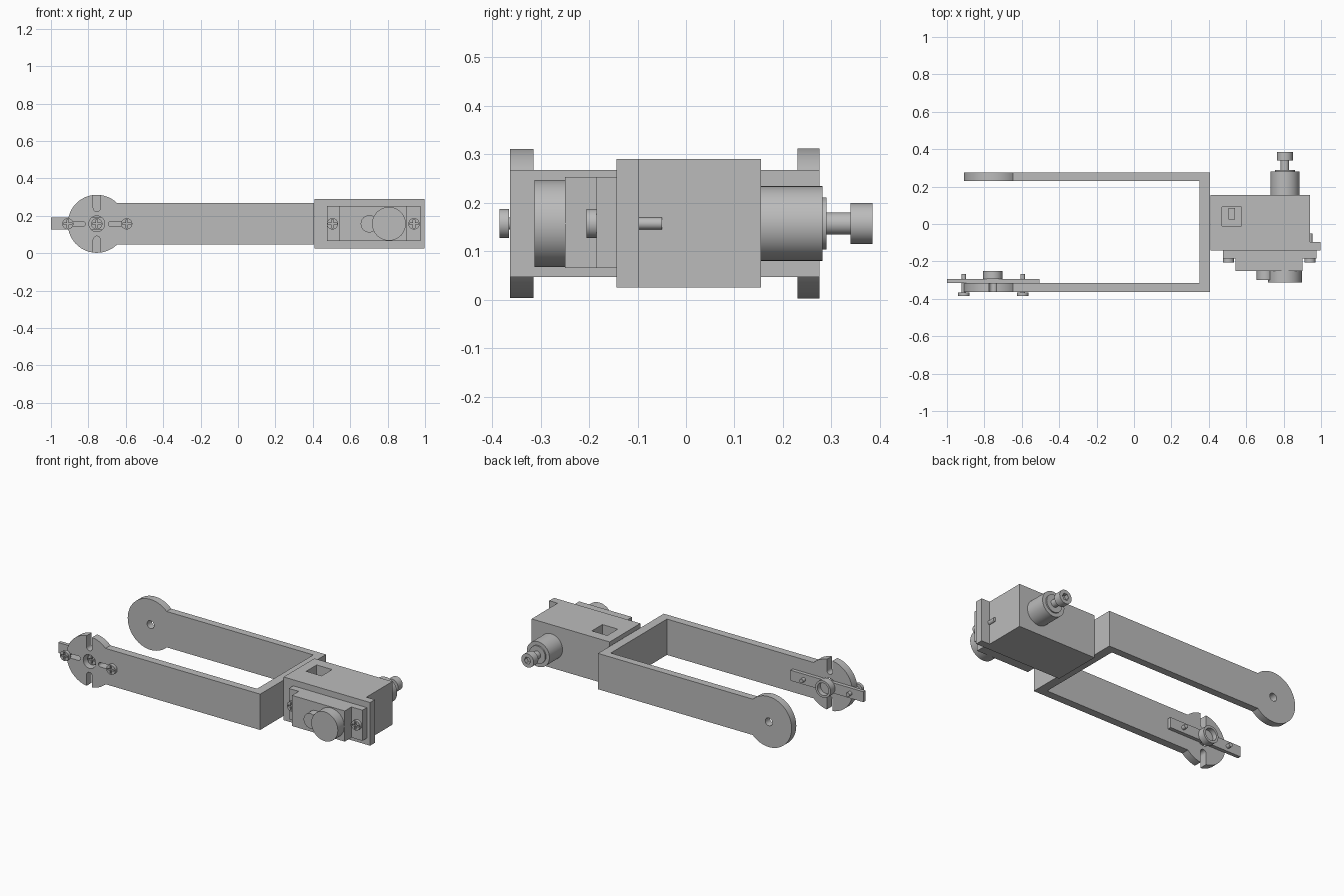
import bpy, bmesh
from math import sin, cos, pi, asin, atan2, hypot

if "Cube" in bpy.data.objects:
    bpy.data.objects.remove(bpy.data.objects["Cube"])

grey = bpy.data.materials.new("plain grey")
grey.use_nodes = True
grey.diffuse_color = (0.5, 0.5, 0.5, 1)
grey.node_tree.nodes["Principled BSDF"].inputs["Base Color"].default_value = grey.diffuse_color

MID = 0.157          # height of every axis
JOINT = -0.755       # x of the arm joint
AXLE = 0.807         # x of the motor axle


def prism(name, points, y0, y1):
    """Extrude an x-z outline from y0 to y1."""
    bm = bmesh.new()
    face = bm.faces.new([bm.verts.new((x, y0, z)) for x, z in points])
    new = bmesh.ops.extrude_face_region(bm, geom=[face])["geom"]
    verts = [v for v in new if isinstance(v, bmesh.types.BMVert)]
    bmesh.ops.translate(bm, verts=verts, vec=(0, y1 - y0, 0))
    bmesh.ops.recalc_face_normals(bm, faces=bm.faces)
    mesh = bpy.data.meshes.new(name)
    bm.to_mesh(mesh)
    bm.free()
    mesh.materials.append(grey)
    obj = bpy.data.objects.new(name, mesh)
    bpy.context.collection.objects.link(obj)
    return obj


def arc(x, z, r, a0, a1, n=24):
    return [(x + r * cos(a0 + (a1 - a0) * i / n), z + r * sin(a0 + (a1 - a0) * i / n))
            for i in range(n + 1)]


def disc(name, x, r, y0, y1, z=MID):
    return prism(name, arc(x, z, r, 0, 2 * pi, 48)[:-1], y0, y1)


def box(name, x0, x1, y0, y1, z0, z1):
    return prism(name, [(x0, z0), (x1, z0), (x1, z1), (x0, z1)], y0, y1)


def slot(x0, z0, x1, z1, r, y0, y1):
    """Round-ended slot cutter between two centres."""
    a = atan2(z1 - z0, x1 - x0)
    ends = arc(x1, z1, r, a - pi / 2, a + pi / 2, 10) + arc(x0, z0, r, a + pi / 2, a + 1.5 * pi, 10)
    return prism("slot_cutter", ends, y0, y1)


def cut(obj, *cutters):
    for cutter in cutters:
        cutter.hide_render = True
        mod = obj.modifiers.new("cut", 'BOOLEAN')
        mod.operation, mod.solver, mod.object = 'DIFFERENCE', 'EXACT', cutter
        bpy.context.view_layer.objects.active = obj
        bpy.ops.object.modifier_apply(modifier=mod.name)
        bpy.data.objects.remove(cutter)
    return obj


def screw(name, x, y, tip, height=0.02):
    """Cross-head screw whose head faces the front."""
    head = disc(name + "_head", x, 0.03, y, y + height)
    cut(head,
        box("cutter", x - 0.023, x + 0.023, y - 0.01, y + 0.012, MID - 0.005, MID + 0.005),
        box("cutter", x - 0.005, x + 0.005, y - 0.01, y + 0.012, MID - 0.023, MID + 0.023))
    disc(name + "_shank", x, 0.0125, y + height, tip)


# U-shaped bracket: two round-ended arms joined by a web
R, H = 0.155, 0.11
a = asin(H / R)
outline = arc(JOINT, MID, R, a, 2 * pi - a, 56) + [(0.405, MID - H), (0.405, MID + H)]
front_arm = prism("front_arm", outline, -0.363, -0.315)
back_arm = prism("back_arm", outline, 0.23, 0.275)
box("bracket_web", 0.35, 0.405, -0.315, 0.23, MID - H, MID + H)
cut(back_arm, disc("cutter", JOINT, 0.024, 0.1, 0.4))
cut(front_arm,
    disc("cutter", JOINT, 0.042, -0.5, -0.2),
    slot(JOINT, MID + 0.085, JOINT, 0.5, 0.019, -0.5, -0.2),
    slot(JOINT, MID - 0.085, JOINT, -0.2, 0.019, -0.5, -0.2),
    slot(JOINT - 0.075, MID, -1.2, MID, 0.0135, -0.5, -0.2),
    slot(JOINT + 0.075, MID, -0.585, MID, 0.0135, -0.5, -0.2))

# Horn bar behind the front arm, with hub and screws
box("horn_bar", -1.0, -0.505, -0.315, -0.293, 0.126, 0.19)
hub = disc("horn_hub", JOINT, 0.052, -0.293, -0.25)
cut(hub, disc("cutter", JOINT, 0.038, -0.28, -0.2))
screw("horn_outer_screw", -0.91, -0.385, -0.268)
screw("horn_inner_screw", -0.595, -0.385, -0.268)
screw("horn_centre_screw", JOINT, -0.338, -0.3)

# Motor housing with cable window and end flange
housing = box("motor_housing", 0.41, 0.94, -0.143, 0.155, 0.025, 0.29)
cut(housing, box("cutter", 0.47, 0.575, -0.01, 0.092, 0.2, 0.4))
box("cable_plug", 0.505, 0.54, 0.025, 0.085, 0.195, 0.235)
box("housing_flange", 0.94, 0.997, -0.143, -0.097, 0.025, 0.29)

# Motor: mounting plate, raised body, gear drums and mounting screws
box("motor_mount_plate", 0.475, 0.975, -0.185, -0.143, 0.065, 0.253)
box("motor_body", 0.542, 0.9, -0.25, -0.185, 0.065, 0.253)
disc("gear_drum", AXLE, 0.09, -0.313, -0.25)
disc("small_gear_drum", 0.702, 0.046, -0.3, -0.25)
screw("inner_mount_screw", 0.505, -0.205, -0.1)
screw("outer_mount_screw", 0.941, -0.205, -0.05)

# Rear axle: boss, washer, shaft and socket head
disc("axle_boss", AXLE, 0.077, 0.155, 0.282)
disc("axle_washer", AXLE, 0.054, 0.282, 0.29)
disc("axle_shaft", AXLE, 0.023, 0.29, 0.34)
axle_head = disc("axle_head", AXLE, 0.042, 0.34, 0.385)
cut(axle_head, prism("cutter", arc(AXLE, MID, 0.022, 0, 2 * pi, 6)[:-1], 0.36, 0.4))

# Smooth round walls, keep edges sharp
bpy.ops.object.select_all(action='DESELECT')
for obj in bpy.context.collection.objects:
    if obj.type == 'MESH' and obj.data.materials and obj.data.materials[0] == grey:
        obj.select_set(True)
        bpy.context.view_layer.objects.active = obj
bpy.ops.object.shade_smooth_by_angle()
